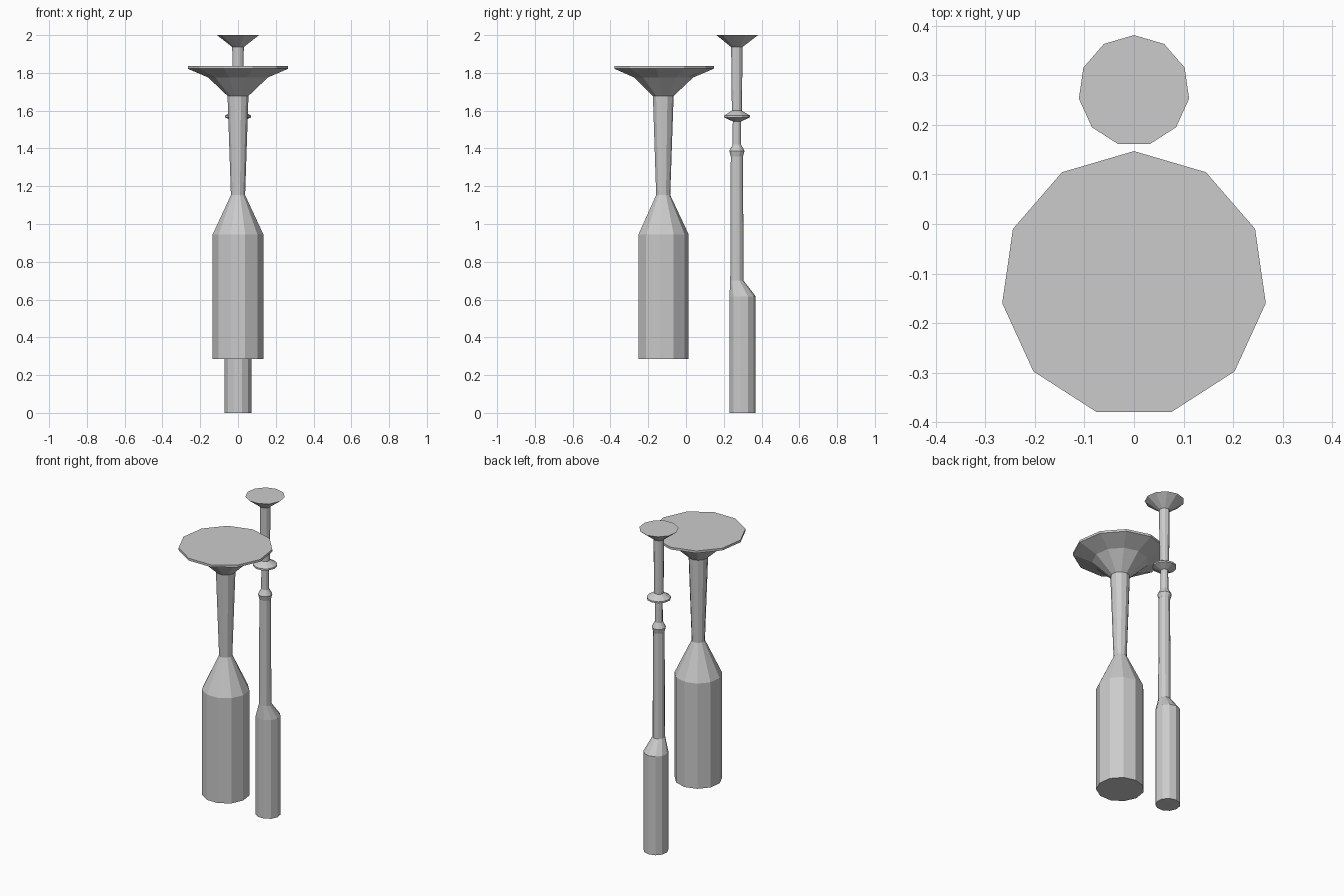
import bpy, bmesh, math

if "Cube" in bpy.data.objects:
    bpy.data.objects.remove(bpy.data.objects["Cube"])

SIDES = 11

grey = bpy.data.materials.new("plain grey")
grey.diffuse_color = (0.6, 0.6, 0.6, 1)
grey.use_nodes = True
grey.node_tree.nodes["Principled BSDF"].inputs["Base Color"].default_value = grey.diffuse_color


def turned(name, rings):
    """Closed faceted solid from (radius, height, centre_y) rings, bottom to top."""
    bm = bmesh.new()
    loops = []
    for r, z, cy in rings:
        loop = []
        for i in range(SIDES):
            a = math.pi / 2 + 2 * math.pi * i / SIDES
            loop.append(bm.verts.new((r * math.cos(a), cy + r * math.sin(a), z)))
        loops.append(loop)
    for lo, hi in zip(loops, loops[1:]):
        for i in range(SIDES):
            j = (i + 1) % SIDES
            bm.faces.new((lo[i], lo[j], hi[j], hi[i]))
    bm.faces.new(loops[0][::-1])
    bm.faces.new(loops[-1])
    bmesh.ops.recalc_face_normals(bm, faces=bm.faces)
    mesh = bpy.data.meshes.new(name)
    bm.to_mesh(mesh)
    bm.free()
    mesh.materials.append(grey)
    obj = bpy.data.objects.new(name, mesh)
    bpy.context.collection.objects.link(obj)
    return obj


# Wide bottle body, tapering neck and flared dish
BIG_Y = -0.1215
turned("large_flared_pipe", [(r, z, BIG_Y) for r, z in (
    (0.136, 0.286), (0.136, 0.944), (0.038, 1.153), (0.056, 1.678),
    (0.160, 1.776), (0.2685, 1.822), (0.2685, 1.836))])

# Slim pipe: offset base, long stem, collar, ring and small funnel
STEM_Y = 0.2687
turned("slim_pipe", [(0.071, 0.0, 0.298), (0.071, 0.617, 0.298)] +
       [(r, z, STEM_Y) for r, z in (
           (0.036, 0.70), (0.033, 1.357), (0.041, 1.387), (0.023, 1.42),
           (0.022, 1.543), (0.069, 1.564), (0.069, 1.574), (0.027, 1.600),
           (0.031, 1.937), (0.1123, 2.0))])
